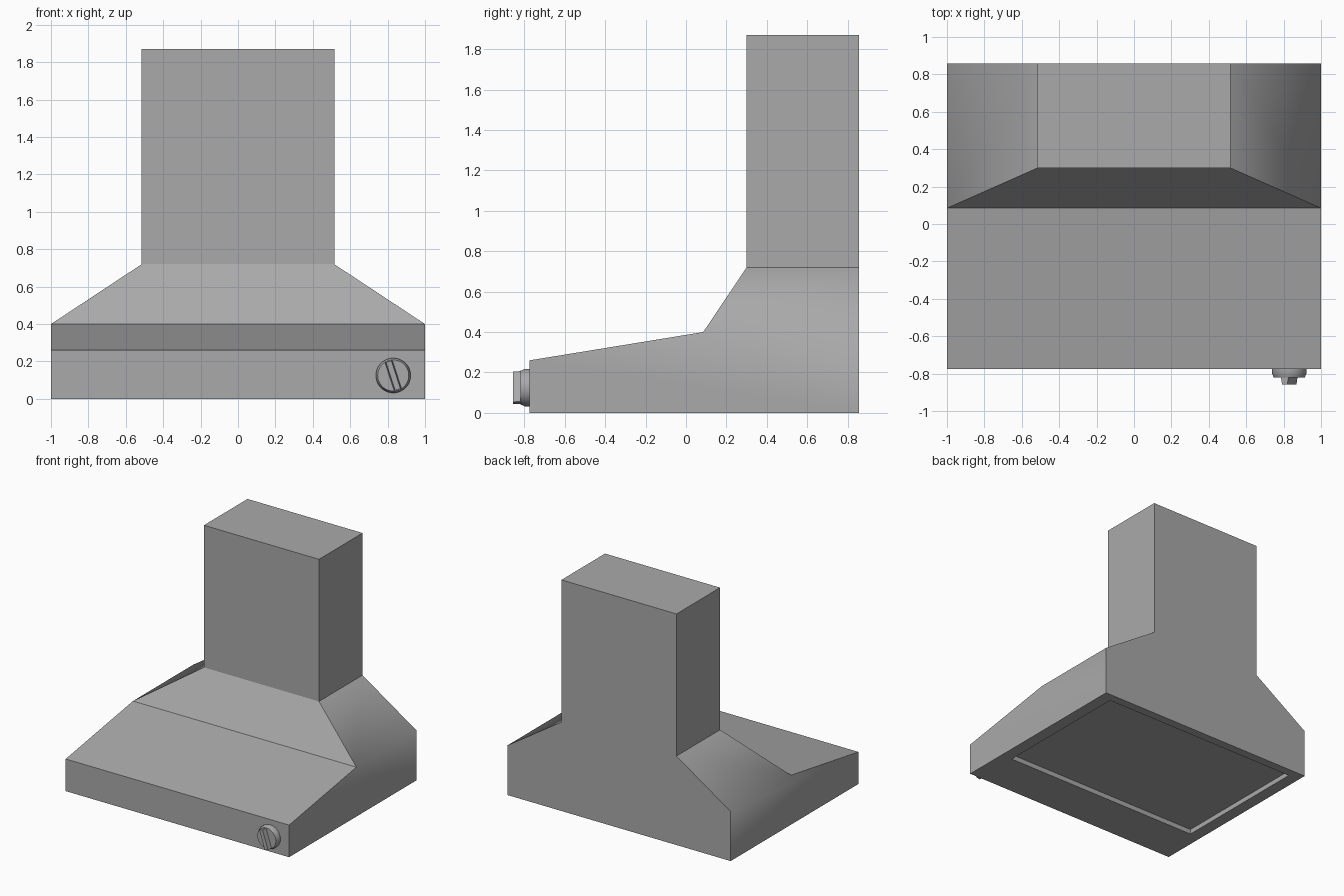
import bpy, bmesh, math
from mathutils import Matrix

cube = bpy.data.objects.get("Cube")
if cube:
    bpy.data.objects.remove(cube, do_unlink=True)

steel = bpy.data.materials.new("brushed_grey")
steel.use_nodes = True
GREY = (0.4, 0.4, 0.4, 1)
steel.diffuse_color = GREY
steel.node_tree.nodes["Principled BSDF"].inputs["Base Color"].default_value = GREY


def finish(name, bm):
    """Turn a bmesh into a named grey object."""
    bmesh.ops.recalc_face_normals(bm, faces=bm.faces)
    mesh = bpy.data.meshes.new(name)
    bm.to_mesh(mesh)
    bm.free()
    mesh.materials.append(steel)
    obj = bpy.data.objects.new(name, mesh)
    bpy.context.collection.objects.link(obj)
    return obj


# Hood shell and chimney: half-width, y, z of each corner, mirrored in x
FRONT, BACK, DUCT = -0.775, 0.857, 0.515
corners = {
    "front_low": (1, FRONT, 0), "front_high": (1, FRONT, 0.26),
    "ridge": (1, 0.085, 0.4), "back_high": (1, BACK, 0.4), "back_low": (1, BACK, 0),
    "neck_front": (DUCT, 0.3, 0.72), "neck_back": (DUCT, BACK, 0.72),
    "duct_front": (DUCT, 0.3, 1.87), "duct_back": (DUCT, BACK, 1.87),
}
bm = bmesh.new()
sides = [{k: bm.verts.new((s * x, y, z)) for k, (x, y, z) in corners.items()}
         for s in (-1, 1)]
right, left = sides

# Faces spanning the width, walking from the front lip over the duct and down the back
walk = ["front_low", "front_high", "ridge", "neck_front", "duct_front",
        "duct_back", "neck_back", "back_high", "back_low"]
for a, b in zip(walk, walk[1:]):
    bm.faces.new([right[a], left[a], left[b], right[b]])

# Side walls blend smoothly into the sloping shoulders; duct sides stay flat
for side in sides:
    wall = bm.faces.new([side[k] for k in
                         ("front_low", "front_high", "ridge", "back_high", "back_low")])
    shoulder = bm.faces.new([side[k] for k in
                             ("ridge", "neck_front", "neck_back", "back_high")])
    wall.smooth = shoulder.smooth = True
    bm.faces.new([side[k] for k in ("neck_front", "duct_front", "duct_back", "neck_back")])

# Underside rim and recessed filter panel
outer = [right["front_low"], left["front_low"], left["back_low"], right["back_low"]]
opening = [(-0.9, -0.395), (0.9, -0.395), (0.9, 0.785), (-0.9, 0.785)]
rim = [bm.verts.new((x, y, 0)) for x, y in opening]
ceiling = [bm.verts.new((x, y, 0.04)) for x, y in opening]
for lower, upper in ((outer, rim), (rim, ceiling)):
    for i in range(4):
        j = (i + 1) % 4
        bm.faces.new([lower[i], lower[j], upper[j], upper[i]])
bm.faces.new(ceiling)
finish("hood_shell", bm)

# Control knob: a turned disc with a bevelled rim
knob_place = Matrix.Translation((0.83, FRONT, 0.125)) @ Matrix.Rotation(math.pi / 2, 4, "X")
bm = bmesh.new()
SEGMENTS = 48
rings = []
for radius, out in ((0.093, 0), (0.093, 0.022), (0.083, 0.045)):
    rings.append([bm.verts.new((radius * math.cos(t), radius * math.sin(t), out))
                  for t in (math.tau * i / SEGMENTS for i in range(SEGMENTS))])
for low, high in zip(rings, rings[1:]):
    for i in range(SEGMENTS):
        j = (i + 1) % SEGMENTS
        bm.faces.new([low[i], low[j], high[j], high[i]]).smooth = True
bm.faces.new(rings[0])
bm.faces.new(rings[-1])
bm.transform(knob_place)
knob = finish("control_knob", bm)
bpy.context.view_layer.objects.active = knob
knob.select_set(True)
bpy.ops.object.shade_smooth_by_angle(angle=math.radians(25))

# Tilted grip bar across the knob, tapering outwards
bm = bmesh.new()
bmesh.ops.create_cube(bm, size=1)
for v in bm.verts:
    width = 0.03 if v.co.z > 0 else 0.044
    v.co = (v.co.x * width, v.co.y * 0.158, 0.06 + v.co.z * 0.044)
bm.transform(knob_place @ Matrix.Rotation(math.radians(18), 4, "Z"))
finish("knob_grip", bm)
